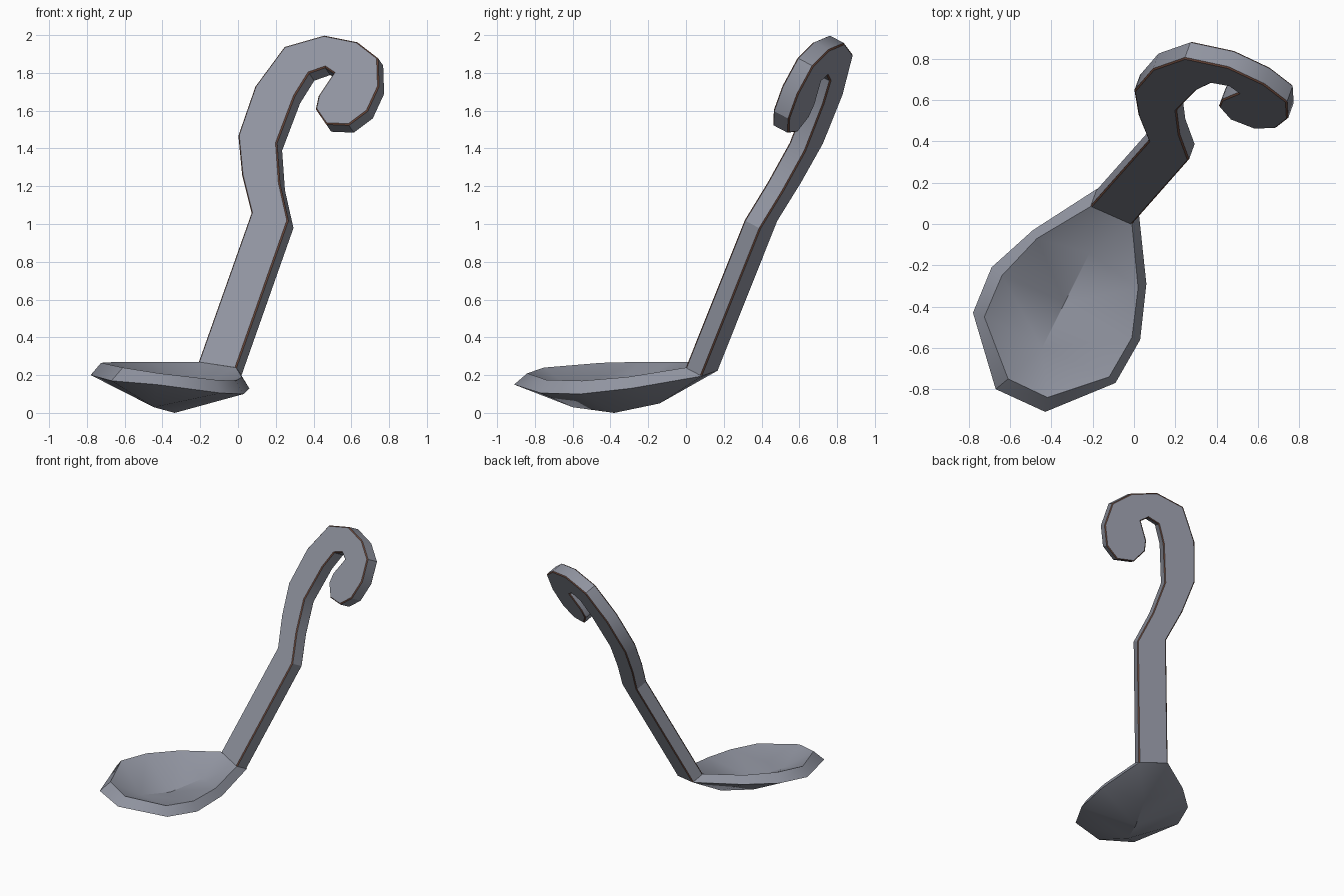
import bpy, bmesh, math
from mathutils import Vector

if "Cube" in bpy.data.objects:
    bpy.data.objects.remove(bpy.data.objects["Cube"])


def material(name, rgb):
    m = bpy.data.materials.new(name)
    m.diffuse_color = (*rgb, 1)
    m.use_nodes = True
    m.node_tree.nodes["Principled BSDF"].inputs["Base Color"].default_value = m.diffuse_color
    return m


steel = material("grey_steel", (0.28, 0.295, 0.35))
rust = material("rust_brown", (0.17, 0.075, 0.05))


def finish(bm, name, angle=30):
    bmesh.ops.recalc_face_normals(bm, faces=bm.faces)
    mesh = bpy.data.meshes.new(name)
    bm.to_mesh(mesh)
    bm.free()
    obj = bpy.data.objects.new(name, mesh)
    bpy.context.collection.objects.link(obj)
    mesh.materials.append(steel)
    mesh.materials.append(rust)
    bpy.ops.object.select_all(action='DESELECT')
    obj.select_set(True)
    bpy.context.view_layer.objects.active = obj
    bpy.ops.object.shade_smooth_by_angle(angle=math.radians(angle))


# Handle: flat scroll outline on a leaning plane, drawn as (x, z)
normal = Vector((-0.307, -0.841, 0.444)).normalized()
outline = [(-0.21, 0.27), (0.07, 1.06), (0.02, 1.26), (0.0, 1.47), (0.09, 1.73),
           (0.245, 1.94), (0.455, 2.0), (0.63, 1.965), (0.74, 1.88), (0.745, 1.73),
           (0.685, 1.6), (0.585, 1.525), (0.465, 1.53), (0.41, 1.61), (0.425, 1.68),
           (0.505, 1.80), (0.46, 1.83), (0.375, 1.80), (0.30, 1.68), (0.205, 1.43),
           (0.22, 1.22), (0.265, 1.02), (-0.01, 0.24)]
bm = bmesh.new()
front = []
for x, z in outline:
    y = (normal.x * x + normal.z * z - 0.112) / -normal.y
    front.append(bm.verts.new((x, y, z)))
back = [bm.verts.new(v.co - normal * 0.1) for v in front]
n = len(front)
caps = [bm.faces.new(front), bm.faces.new(back[::-1])]
for i in range(n):
    j = (i + 1) % n
    bm.faces.new((front[i], back[i], back[j], front[j]))
bmesh.ops.recalc_face_normals(bm, faces=bm.faces)
# Worn rusty strips along the long edges (not the end that meets the bowl)
worn = [e for f in caps for e in f.edges if max(v.co.z for v in e.verts) > 0.4]
bmesh.ops.bevel(bm, geom=worn, offset=0.007, offset_type='OFFSET', segments=1,
                affect='EDGES', clamp_overlap=True, material=1)
finish(bm, "handle")

# Bowl: two shells, each a rim of left/right pairs hung from a three-point spine
outer_left = [(-0.18, 0.17, 0.225), (-0.49, -0.03, 0.215), (-0.69, -0.21, 0.21),
              (-0.78, -0.43, 0.20), (-0.67, -0.80, 0.17)]
outer_right = [(0.02, 0.085, 0.195), (0.06, -0.29, 0.13), (0.03, -0.56, 0.10),
               (-0.09, -0.77, 0.105), (-0.43, -0.91, 0.15)]
inner_left = [(-0.21, 0.085, 0.27), (-0.47, -0.07, 0.27), (-0.64, -0.25, 0.27),
              (-0.725, -0.45, 0.265), (-0.61, -0.75, 0.24)]
inner_right = [(-0.01, 0.0, 0.24), (0.02, -0.31, 0.19), (-0.01, -0.55, 0.17),
               (-0.12, -0.74, 0.175), (-0.42, -0.84, 0.21)]
spine = [(-0.215, -0.14, 0.05), (-0.335, -0.38, 0.0), (-0.445, -0.60, 0.03)]

bm = bmesh.new()


def shell(left, right, lift):
    L = [bm.verts.new(p) for p in left]
    R = [bm.verts.new(p) for p in right]
    S = [bm.verts.new((x, y, z + lift)) for x, y, z in spine]
    bm.faces.new((L[0], R[0], S[0]))
    bm.faces.new((L[4], R[4], S[2]))
    for rim in (L, R):
        bm.faces.new((rim[0], rim[1], S[0]))
        bm.faces.new((rim[3], rim[4], S[2]))
        for i in (1, 2):
            bm.faces.new((rim[i], rim[i + 1], S[i]))
            bm.faces.new((rim[i], S[i], S[i - 1]))
    return L + R[::-1]


outer = shell(outer_left, outer_right, 0.0)
inner = shell(inner_left, inner_right, 0.09)
for i in range(10):
    j = (i + 1) % 10
    bm.faces.new((outer[i], outer[j], inner[j], inner[i]))
finish(bm, "bowl", 35)
